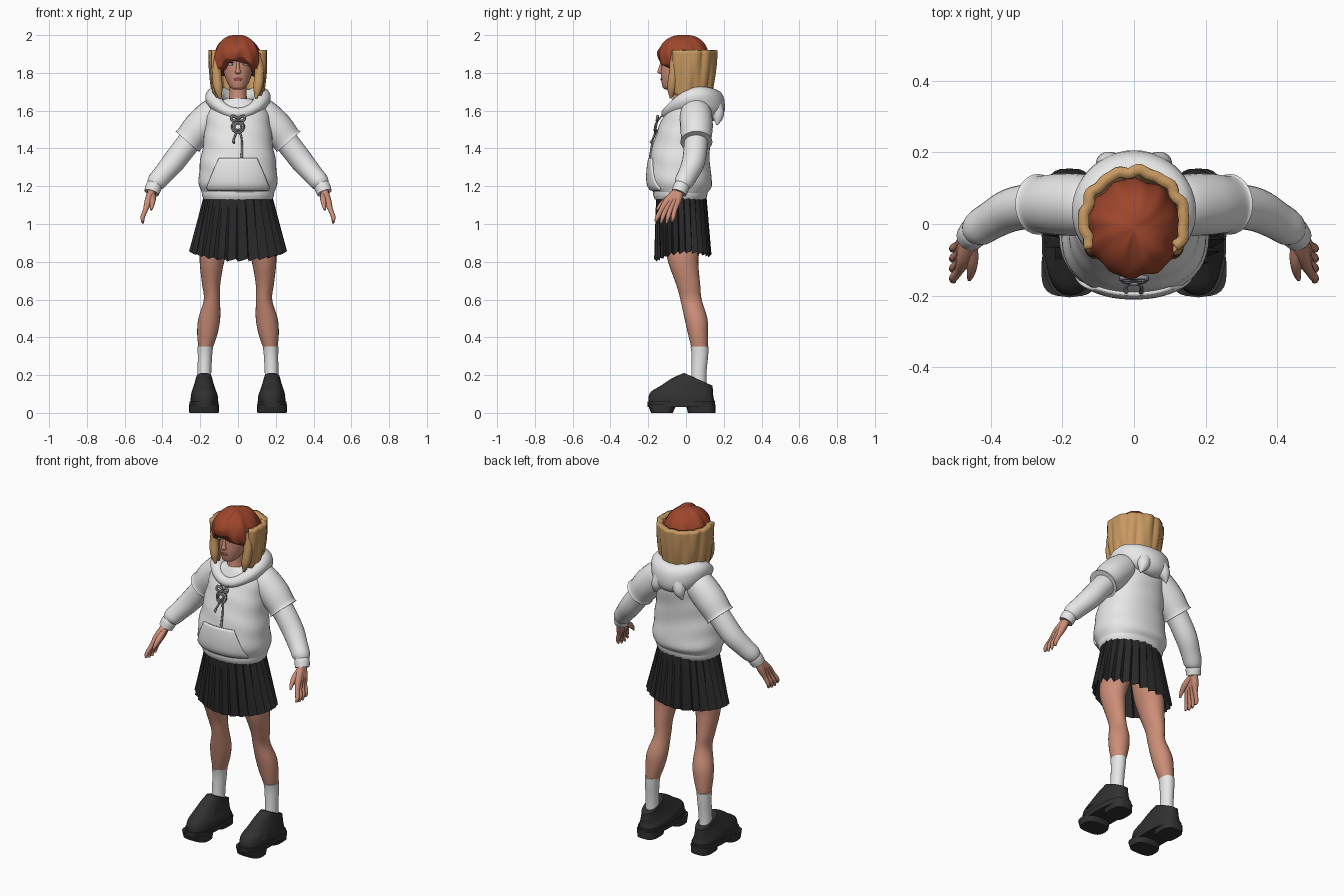
import bpy, bmesh, math
from mathutils import Vector

if "Cube" in bpy.data.objects:
    bpy.data.objects.remove(bpy.data.objects["Cube"])

PI, TAU = math.pi, math.tau
sin, cos = math.sin, math.cos


def material(name, r, g, b):
    m = bpy.data.materials.new(name)
    m.use_nodes = True
    m.diffuse_color = (r, g, b, 1)
    node = next(n for n in m.node_tree.nodes if n.type == "BSDF_PRINCIPLED")
    node.inputs["Base Color"].default_value = (r, g, b, 1)
    node.inputs["Roughness"].default_value = 0.8
    return m


white = material("white cloth", 0.8, 0.8, 0.8)
skin = material("skin", 0.6, 0.27, 0.185)
red = material("red hair", 0.34, 0.06, 0.025)
blond = material("blond hair", 0.58, 0.32, 0.12)
black = material("skirt black", 0.022, 0.022, 0.023)
leather = material("shoe leather", 0.03, 0.03, 0.031)
metal = material("grey metal", 0.25, 0.25, 0.27)
iris = material("eye blue", 0.1, 0.2, 0.25)
lip = material("lip red", 0.4, 0.09, 0.08)
dark = material("brow brown", 0.06, 0.02, 0.015)


def surface(name, f, nu, nv, mat, closed=True, caps=True, loop=False, mirror=False, sharp=50):
    """Grid surface from f(u, v); u runs around, v along."""
    bm = bmesh.new()
    cols = nu if closed else nu + 1
    rows = nv if loop else nv + 1
    g = [[bm.verts.new(f(i / nu, j / nv)) for i in range(cols)] for j in range(rows)]
    for j in range(nv):
        for i in range(nu):
            k, m = (i + 1) % cols, (j + 1) % rows
            bm.faces.new((g[j][i], g[j][k], g[m][k], g[m][i]))
    if closed and caps and not loop:
        bm.faces.new(g[0][::-1])
        bm.faces.new(g[-1])
    bmesh.ops.recalc_face_normals(bm, faces=bm.faces)
    me = bpy.data.meshes.new(name)
    bm.to_mesh(me)
    bm.free()
    me.materials.append(mat)
    ob = bpy.data.objects.new(name, me)
    bpy.context.collection.objects.link(ob)
    bpy.ops.object.select_all(action="DESELECT")
    ob.select_set(True)
    bpy.context.view_layer.objects.active = ob
    bpy.ops.object.shade_smooth_by_angle(angle=math.radians(sharp))
    if mirror:
        ob.modifiers.new("mirror", "MIRROR").use_clip = False
    return ob


def blend(rows, v):
    """Smooth interpolation through rows of numbers."""
    n = len(rows) - 1
    t = min(max(v, 0), 1) * n
    i = min(int(t), n - 1)
    t -= i
    p, q, r, s = (rows[min(max(i + k, 0), n)] for k in (-1, 0, 1, 2))
    return [b + t * (c - a + t * (2*a - 5*b + 4*c - d + t * (3*(b - c) + d - a))) / 2
            for a, b, c, d in zip(p, q, r, s)]


def section(rows, u, v, square=1, off=0, tilt=0):
    """Point on stacked ovals: z, centre x, half width, front y, back y."""
    z, cx, rx, yf, yb = blend(rows, v)
    a = u * TAU
    s, c = (math.copysign(abs(w) ** square, w) for w in (sin(a), cos(a)))
    dy = -((yb - yf) / 2 + off) * c
    return cx + (rx + off) * s, (yf + yb) / 2 + dy, z - tilt * v * dy


def loft(name, rows, mat, nu=32, nv=32, square=1, tilt=0, **kw):
    return surface(name, lambda u, v: section(rows, u, v, square, 0, tilt), nu, nv, mat, **kw)


def tube(name, rows, mat, nu=16, nv=16, **kw):
    """Round tube through x, y, z, radius."""
    def f(u, v):
        x, y, z, r = blend(rows, v)
        a, b = (Vector(blend(rows, w)[:3]) for w in (v - 0.01, v + 0.01))
        q = (b - a).to_track_quat("Z", "Y")
        return Vector((x, y, z)) + q @ Vector((r * cos(u * TAU), r * sin(u * TAU), 0))
    return surface(name, f, nu, nv, mat, **kw)


def blob(name, loc, size, mat, mirror=True):
    def f(u, v):
        a, b = u * TAU, 0.05 + v * (PI - 0.1)
        d = (sin(b) * cos(a), sin(b) * sin(a), cos(b))
        return [p + s * w for p, s, w in zip(loc, size, d)]
    return surface(name, f, 16, 8, mat, mirror=mirror)


# Head, neck and face
loft("head", [(1.712, 0, .02, -.11, -.06), (1.725, 0, .042, -.124, -.03), (1.77, 0, .066, -.132, .04),
              (1.81, 0, .077, -.133, .08), (1.85, 0, .082, -.131, .1), (1.9, 0, .084, -.132, .1),
              (1.95, 0, .07, -.1, .08), (1.97, 0, .03, -.05, .04)], skin)
loft("neck", [(1.6, 0, .06, -.08, .06), (1.68, 0, .046, -.066, .035), (1.77, 0, .045, -.06, .04)], skin)
loft("nose", [(1.793, 0, .009, -.137, -.12), (1.803, 0, .016, -.152, -.12), (1.82, 0, .011, -.147, -.12),
              (1.86, 0, .007, -.134, -.12)], skin, 12, 10)
blob("ear", (.083, -.01, 1.83), (.01, .02, .03), skin)
blob("eye_white", (.034, -.1215, 1.846), (.017, .004, .008), white)
blob("eye_iris", (.034, -.125, 1.846), (.007, .0025, .008), iris)
blob("eyelash", (.035, -.122, 1.855), (.019, .005, .0025), dark)
blob("eyebrow", (.036, -.121, 1.874), (.021, .005, .003), dark)
blob("lips", (0, -.131, 1.766), (.022, .0045, .007), lip, mirror=False)


# Red upper hair with a parted fringe
def cap(u, v):
    a = u * TAU
    c = cos(a)
    low = 1.885 + .02 * c - .045 * (1 - c * c) + .007 * sin(9 * a)
    phi = .03 + v * 1.85
    lump = 1 + (.025 * sin(7 * a + 4 * v) + .02 * sin(12 * a - 5 * v)) * sin(phi)
    r = sin(phi) ** .85 * lump
    part = .018 * math.exp(-(a if a < PI else TAU - a) ** 2 * 14) * sin(2 * min(phi, PI / 2))
    z = low + (2.0 - low) * cos(phi) - part + .006 * sin(3 * a) * sin(2 * phi)
    return .132 * r * sin(a), -.012 - .138 * r * c, z


surface("red_hair", cap, 72, 24, red, sharp=70)


# Blond lower hair open around the face
def lower_hair(u, v):
    a = 1.02 + u * (TAU - 2.04)
    wave = 1 + .025 * sin(11 * a + 3 * v) + .02 * sin(17 * a)
    r = (.14 - .022 * v * v) * wave
    end = 1.685 + .012 * sin(8 * a) - .012 * cos(a)
    return r * sin(a), .008 - r * 1.0 * cos(a), 1.92 + (end - 1.92) * v


hair = surface("blond_hair", lower_hair, 64, 14, blond, closed=False, sharp=70)
thick = hair.modifiers.new("thickness", "SOLIDIFY")
thick.thickness, thick.offset = .03, 0
tube("front_lock", [(.1, -.06, 1.9, .022), (.113, -.065, 1.8, .026), (.105, -.075, 1.72, .024),
                    (.095, -.08, 1.665, .006)], blond, mirror=True)

# Hooded top
BODY = [(1.135, 0, .178, -.16, .1), (1.165, 0, .19, -.172, .115), (1.21, 0, .207, -.2, .138),
        (1.3, 0, .204, -.2, .128), (1.4, 0, .188, -.18, .125), (1.5, 0, .175, -.15, .135),
        (1.58, 0, .165, -.115, .14), (1.64, 0, .13, -.085, .13), (1.665, 0, .06, -.07, .07)]


def torso(u, v):
    x, y, z = section(BODY, u, v, .9)
    fold = .004 * sin(v * 40 + 3 * sin(u * TAU)) * sin(v * PI)
    return x * (1 + fold * 3), y * (1 + fold * 3), z


surface("torso", torso, 48, 40, white)


def pocket(u, v):
    half = .14 - .065 * max(0, v - .15) / .85
    return section(BODY, (u - .5) * 2 * half, (1.35 + 2.15 * v) / 8, .9, .008)


patch = surface("front_pocket", pocket, 20, 14, white, closed=False)
patch.modifiers.new("thickness", "SOLIDIFY").thickness = .012
loft("waistband", [(1.13, 0, .182, -.165, .104), (1.15, 0, .19, -.173, .112), (1.172, 0, .192, -.175, .115)],
     white, 48, 6, .9)


# Thick hood lying around the neck
def hood(u, v):
    a, b = v * TAU, u * TAU
    back = (1 - cos(a)) / 2
    h = (.025 + .045 * back) * (1 + .06 * sin(3 * b + 2 * cos(a)))
    w = .03 + .055 * back
    out = 1 + h * cos(b) / .125
    y = .018 - .123 * cos(a) * out
    z = 1.585 + .045 * back + .052 * sin(a) ** 2 + w * sin(b)
    return .125 * sin(a) * out, y, z


surface("hood", hood, 20, 56, white, loop=True)
tube("hood_ear", [(.055, .15, 1.63, .045), (.075, .168, 1.575, .034), (.092, .165, 1.525, .004)],
     white, mirror=True)

# Sleeves
tube("wide_sleeve", [(.08, .05, 1.6, .06), (.125, .052, 1.585, .083), (.2, .055, 1.515, .087),
                     (.255, .055, 1.45, .08), (.268, .055, 1.435, .085)], white, 24, 20, mirror=True)
tube("long_sleeve", [(.2, .055, 1.5, .065), (.27, .052, 1.42, .063), (.34, .04, 1.33, .061),
                     (.395, .012, 1.265, .054), (.432, -.012, 1.222, .05), (.446, -.025, 1.2, .037)],
     white, 24, 24, mirror=True)
tube("cuff", [(.44, -.02, 1.21, .039), (.447, -.025, 1.195, .043), (.458, -.037, 1.165, .04)],
     white, 20, 6, mirror=True)

# Hands
for i, finger in enumerate(("little", "ring", "middle", "index")):
    s = 1.5 - i
    tube(finger + "_finger", [(.455, -.035 + .004 * s, 1.18, .02), (.473, -.07 + .017 * s, 1.125, .021),
                              (.49, -.095 + .024 * s, 1.075, .013), (.505, -.11 + .028 * s, 1.035, .012),
                              (.503, -.117 + .029 * s, 1 + .008 * abs(s), .006)],
         skin, 10, 14, mirror=True)
tube("thumb", [(.455, -.05, 1.16, .018), (.452, -.1, 1.13, .017), (.455, -.135, 1.1, .012),
               (.46, -.155, 1.075, .006)], skin, 10, 12, mirror=True)

# Neck pendant with hanging cords
for k, size in enumerate((.032, .018)):
    ring = [(size * sin(t * TAU / 16), -.152 - .008 * k - .2 * size * (1 - cos(t * TAU / 16)),
             1.515 + size * cos(t * TAU / 16), .005) for t in range(17)]
    tube("pendant_ring", ring, metal, 8, 32)
tube("neck_cord", [(.05, -.1, 1.6, .004), (.02, -.13, 1.57, .004), (0, -.15, 1.545, .004)], metal, 8, 8, mirror=True)
tube("bow_loop", [(0, -.15, 1.56, .006), (.03, -.15, 1.572, .007), (.034, -.155, 1.55, .006),
                  (0, -.155, 1.545, .005)], metal, 8, 14, mirror=True)
for x, end in ((-.022, 1.43), (.02, 1.35)):
    tube("hanging_cord", [(0, -.155, 1.5, .006), (x, -.175, 1.45, .005), (x, -.19, end, .007)], metal, 8, 10)


# Pleated skirt
def skirt(u, v):
    a = u * TAU
    saw = (u * 26) % 1
    pleat = 1 + (saw - .5) * (.03 + .09 * v)
    x = (.18 + .07 * v) * pleat * sin(a)
    y = -.025 + .008 * v - (.132 + .014 * v) * pleat * cos(a)
    z = 1.15 - v * (.335 - .018 * saw + .015 * cos(2 * a) - .012 * (1 - cos(a)))
    return x, y, z


surface("pleated_skirt", skirt, 156, 10, black, caps=False, sharp=35)

# Legs and socks
loft("leg", [(1.08, .085, .082, -.1, .07), (.9, .12, .078, -.11, .075), (.8, .138, .065, -.095, .065),
             (.68, .142, .048, -.052, .075), (.6, .138, .043, -.03, .083), (.5, .152, .058, -.008, .113),
             (.42, .162, .054, .01, .117), (.34, .172, .037, .03, .115)], skin, 24, 32, mirror=True)
loft("sock", [(.352, .173, .041, .024, .12), (.3, .175, .038, .03, .117), (.2, .178, .036, .028, .108),
              (.1, .18, .038, .02, .11)], white, 24, 14, mirror=True)

# Loafers with chunky soles
loft("shoe_upper", [(.04, .178, .072, -.2, .152), (.085, .178, .072, -.192, .15), (.115, .18, .062, -.13, .145),
                    (.15, .18, .05, -.07, .143), (.178, .18, .043, -.01, .14)],
     leather, 28, 14, .8, .45, mirror=True)
loft("shoe_band", [(.09, .18, .071, -.15, 0), (.12, .18, .063, -.112, 0), (.14, .18, .056, -.085, 0)],
     leather, 24, 6, .8, mirror=True)
loft("shoe_sole", [(.03, .18, .076, -.203, .152), (.06, .18, .078, -.205, .155)],
     leather, 28, 2, .75, mirror=True)
loft("front_sole", [(0, .18, .078, -.185, -.07), (.045, .18, .079, -.203, -.05)],
     leather, 24, 3, .65, mirror=True)
loft("heel", [(0, .18, .06, .01, .155), (.045, .18, .064, 0, .155)], leather, 24, 3, .65, mirror=True)
